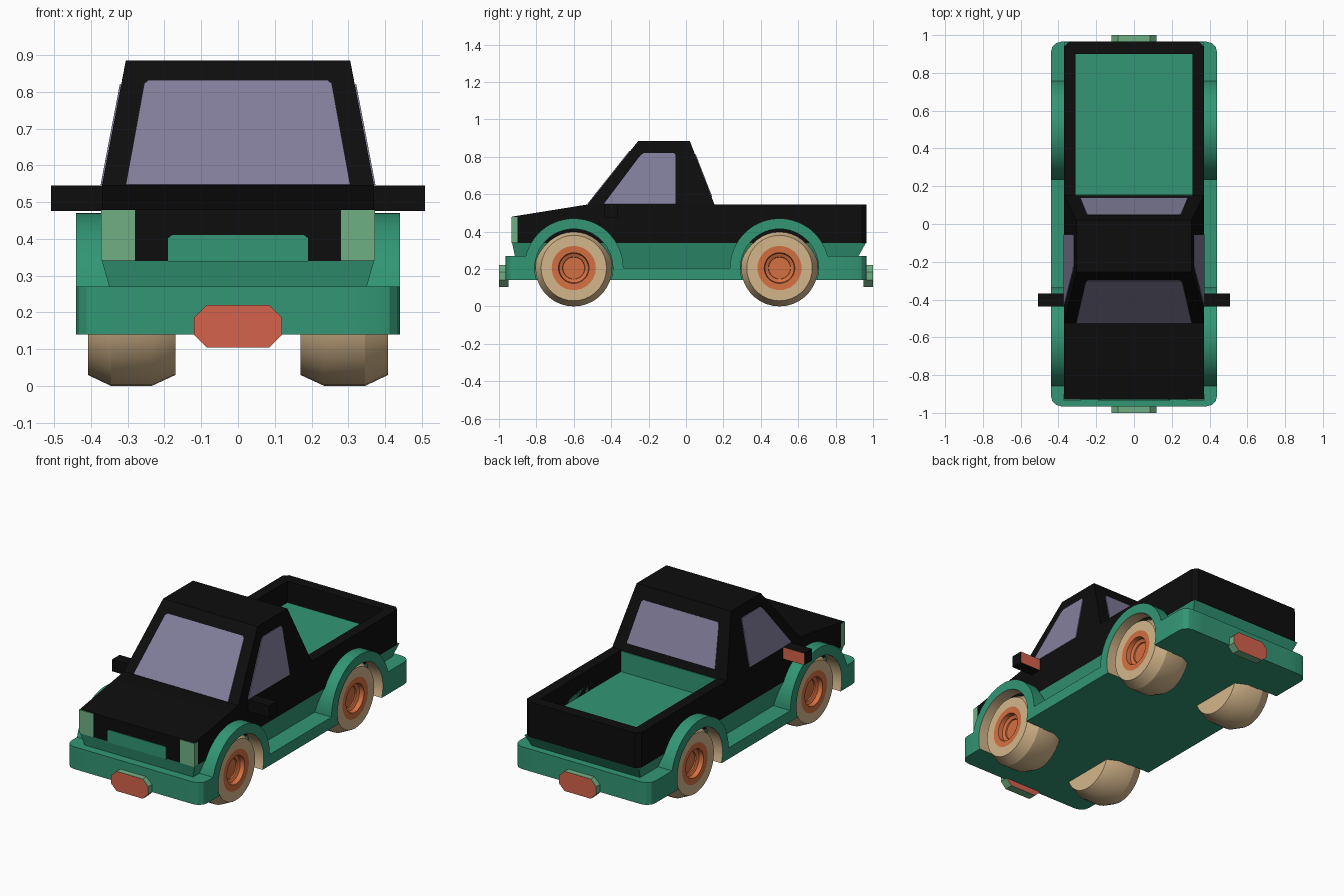
import bpy, bmesh, math
from mathutils import Vector

if "Cube" in bpy.data.objects:
    bpy.data.objects.remove(bpy.data.objects["Cube"])


def material(name, rgb):
    m = bpy.data.materials.new(name)
    m.diffuse_color = (*rgb, 1)
    m.use_nodes = True
    m.node_tree.nodes["Principled BSDF"].inputs["Base Color"].default_value = m.diffuse_color
    return m


GREEN = material("green", (0.032, 0.305, 0.178))
BLACK = material("black", (0.004, 0.004, 0.004))
GLASS = material("glass", (0.223, 0.209, 0.328))
TAN = material("tan", (0.66, 0.47, 0.26))
ORANGE = material("orange", (0.66, 0.162, 0.053))
RED = material("red", (0.66, 0.125, 0.072))
PALE = material("pale_green", (0.162, 0.434, 0.235))


def finish(name, bm, mats, rule=None):
    """Turn a bmesh into an object, colouring faces by an optional rule."""
    bmesh.ops.recalc_face_normals(bm, faces=bm.faces)
    bm.normal_update()
    if rule:
        for f in bm.faces:
            f.material_index = int(rule(f))
    me = bpy.data.meshes.new(name)
    bm.to_mesh(me)
    bm.free()
    for m in mats:
        me.materials.append(m)
    ob = bpy.data.objects.new(name, me)
    bpy.context.collection.objects.link(ob)
    return ob


def loft(bm, lower, upper):
    """Closed solid between two matching outlines."""
    a = [bm.verts.new(p) for p in lower]
    b = [bm.verts.new(p) for p in upper]
    bm.faces.new(a)
    bm.faces.new(b)
    for i in range(len(a)):
        j = (i + 1) % len(a)
        bm.faces.new((a[i], a[j], b[j], b[i]))


def prism(name, pts, axis, lo, hi, mats, rule=None, bevel=None):
    """Extrude a flat outline along one axis."""
    place = {"x": lambda u, v, t: (t, u, v),
             "y": lambda u, v, t: (u, t, v),
             "z": lambda u, v, t: (u, v, t)}[axis]
    bm = bmesh.new()
    loft(bm, [place(u, v, lo) for u, v in pts], [place(u, v, hi) for u, v in pts])
    if bevel:
        edges = [e for e in bm.edges if bevel(e)]
        bmesh.ops.bevel(bm, geom=edges, offset=0.055, segments=3, profile=0.5, affect="EDGES")
    return finish(name, bm, mats, rule)


def box(name, x, y, z, mats, rule=None):
    return prism(name, [(x[0], y[0]), (x[1], y[0]), (x[1], y[1]), (x[0], y[1])],
                 "z", z[0], z[1], mats, rule)


def rect(x, y0, y1, z):
    return [(-x, y0, z), (x, y0, z), (x, y1, z), (-x, y1, z)]


def plate(name, pts, mat):
    """Thin pane lying on a sloped surface."""
    p = [Vector(q) for q in pts]
    n = (p[1] - p[0]).cross(p[2] - p[0]).normalized() * 0.004
    bm = bmesh.new()
    loft(bm, [q - n for q in p], [q + n for q in p])
    return finish(name, bm, [mat])


def arc(y, r, a0, a1, n=28):
    return [(y + r * math.cos(a0 + (a1 - a0) * i / n),
             WZ + r * math.sin(a0 + (a1 - a0) * i / n)) for i in range(n + 1)]


WZ, WHEELS = 0.205, {"front": -0.6, "rear": 0.5}
R_OUT, R_IN = 0.265, 0.209

# Side skirts with wheel arches and bumper ends
t_out = math.asin(0.065 / R_OUT)
t_in = math.asin(0.065 / R_IN)
skirt = [(-0.965, 0.14), (-0.965, 0.27)]
skirt += arc(-0.6, R_OUT, math.pi - t_out, 0) + arc(0.5, R_OUT, math.pi, t_out)
skirt += [(0.965, 0.27), (0.965, 0.14)]
skirt += arc(0.5, R_IN, -t_in, math.pi + t_in) + arc(-0.6, R_IN, -t_in, math.pi + t_in)


def in_well(f):
    c = f.calc_center_median()
    return abs(f.normal.x) < 0.5 and any(
        math.hypot(c.y - y, c.z - WZ) < R_IN + 0.002 for y in WHEELS.values())


for side, s in (("left", -1), ("right", 1)):
    prism(side + "_skirt", skirt, "x", s * 0.31, s * 0.44, [GREEN, TAN], in_well,
          lambda e: all(abs(v.co.x) > 0.43 and abs(v.co.y) > 0.96 for v in e.verts))

# Chassis core and tapered lower body
box("chassis", (-0.31, 0.31), (-0.965, 0.965), (0.14, 0.27), [GREEN])
bm = bmesh.new()
loft(bm, rect(0.33, -0.90, 0.884, 0.20), rect(0.37, -0.93, 0.962, 0.34))
finish("lower_body", bm, [GREEN])

# Hood and front body
prism("hood", [(-0.93, 0.34), (-0.93, 0.48), (-0.525, 0.545), (0.152, 0.545), (0.152, 0.34)],
      "x", -0.37, 0.37, [BLACK])

# Cab
bm = bmesh.new()
loft(bm, rect(0.37, -0.525, 0.152, 0.545), rect(0.305, -0.255, 0.02, 0.885))
finish("cab", bm, [BLACK])

# Cargo bed
prism("bed_walls", [(-0.37, 0.15), (-0.37, 0.94), (-0.345, 0.965), (0.345, 0.965),
                    (0.37, 0.94), (0.37, 0.15), (0.31, 0.15), (0.31, 0.90),
                    (-0.31, 0.90), (-0.31, 0.15)], "z", 0.34, 0.545, [BLACK])
box("bed_floor", (-0.31, 0.31), (0.15, 0.90), (0.33, 0.42), [GREEN])
box("bed_front_panel", (-0.31, 0.31), (0.15, 0.157), (0.42, 0.54), [GREEN])


# Windows
def front_y(z):
    return -0.525 + (z - 0.545) / 0.34 * 0.27


def back_y(z):
    return 0.152 - (z - 0.545) / 0.34 * 0.132


def side_x(z):
    return 0.37 - (z - 0.545) / 0.34 * 0.065


plate("windshield", [(x, front_y(z), z) for x, z in
      ((-0.305, 0.546), (0.305, 0.546), (0.255, 0.82), (0.243, 0.83), (-0.243, 0.83), (-0.255, 0.82))], GLASS)
plate("rear_window", [(x, back_y(z), z) for x, z in
      ((-0.285, 0.585), (0.285, 0.585), (0.25, 0.805), (0.24, 0.815), (-0.24, 0.815), (-0.25, 0.805))], GLASS)

for side, s in (("left", -1), ("right", 1)):
    plate(side + "_window", [(s * side_x(z), y, z) for y, z in
          ((-0.44, 0.546), (-0.055, 0.546), (-0.055, 0.81), (-0.065, 0.82), (-0.225, 0.82), (-0.245, 0.805))], GLASS)
    # Headlights
    box(side + "_headlight", sorted((s * 0.28, s * 0.373)), (-0.934, -0.90), (0.341, 0.478), [PALE])
    # Mirrors, with a red rear face
    box(side + "_mirror", sorted((s * 0.35, s * 0.508)), (-0.437, -0.367), (0.476, 0.545),
        [BLACK, RED], lambda f: f.normal.y > 0.9)

# Grille
prism("grille", [(-0.19, 0.338), (0.19, 0.338), (0.19, 0.402), (0.18, 0.41), (-0.18, 0.41), (-0.19, 0.402)],
      "y", -0.934, -0.92, [GREEN])

# Bumper badges: octagonal, pale edge and red face
octagon = [(-0.12, 0.14), (-0.085, 0.105), (0.085, 0.105), (0.12, 0.14),
           (0.12, 0.185), (0.085, 0.22), (-0.085, 0.22), (-0.12, 0.185)]
for end, s in (("front", -1), ("rear", 1)):
    prism(end + "_bumper_plate", octagon, "y", s * 0.95, s * 1.0, [PALE, RED],
          lambda f: abs(f.normal.y) > 0.9)


# Wheels, lathed from (x, radius) sections
def lathe(name, section, y, s, mat, n=36):
    bm = bmesh.new()
    rings = [[bm.verts.new((s * x, y + r * math.cos(2 * math.pi * i / n),
                            WZ + r * math.sin(2 * math.pi * i / n))) for i in range(n)]
             for x, r in section]
    for a, b in zip(rings, rings[1:]):
        for i in range(n):
            j = (i + 1) % n
            bm.faces.new((a[i], a[j], b[j], b[i]))
    bm.faces.new(rings[0])
    bm.faces.new(rings[-1])
    finish(name, bm, [mat])


for side, s in (("left", -1), ("right", 1)):
    for end, y in WHEELS.items():
        lathe(f"{end}_{side}_tyre", [(0.17, 0.175), (0.235, 0.205), (0.345, 0.205), (0.408, 0.175),
                                     (0.408, 0.118), (0.36, 0.118)], y, s, TAN)
        lathe(f"{end}_{side}_rim", [(0.35, 0.118), (0.408, 0.118), (0.406, 0.082),
                                    (0.38, 0.078), (0.372, 0.06), (0.365, 0.058)], y, s, ORANGE)

# Smooth the curved parts, keep the edges sharp
for ob in bpy.data.objects:
    ob.select_set(True)
    bpy.context.view_layer.objects.active = ob
bpy.ops.object.shade_smooth_by_angle(angle=math.radians(25))
